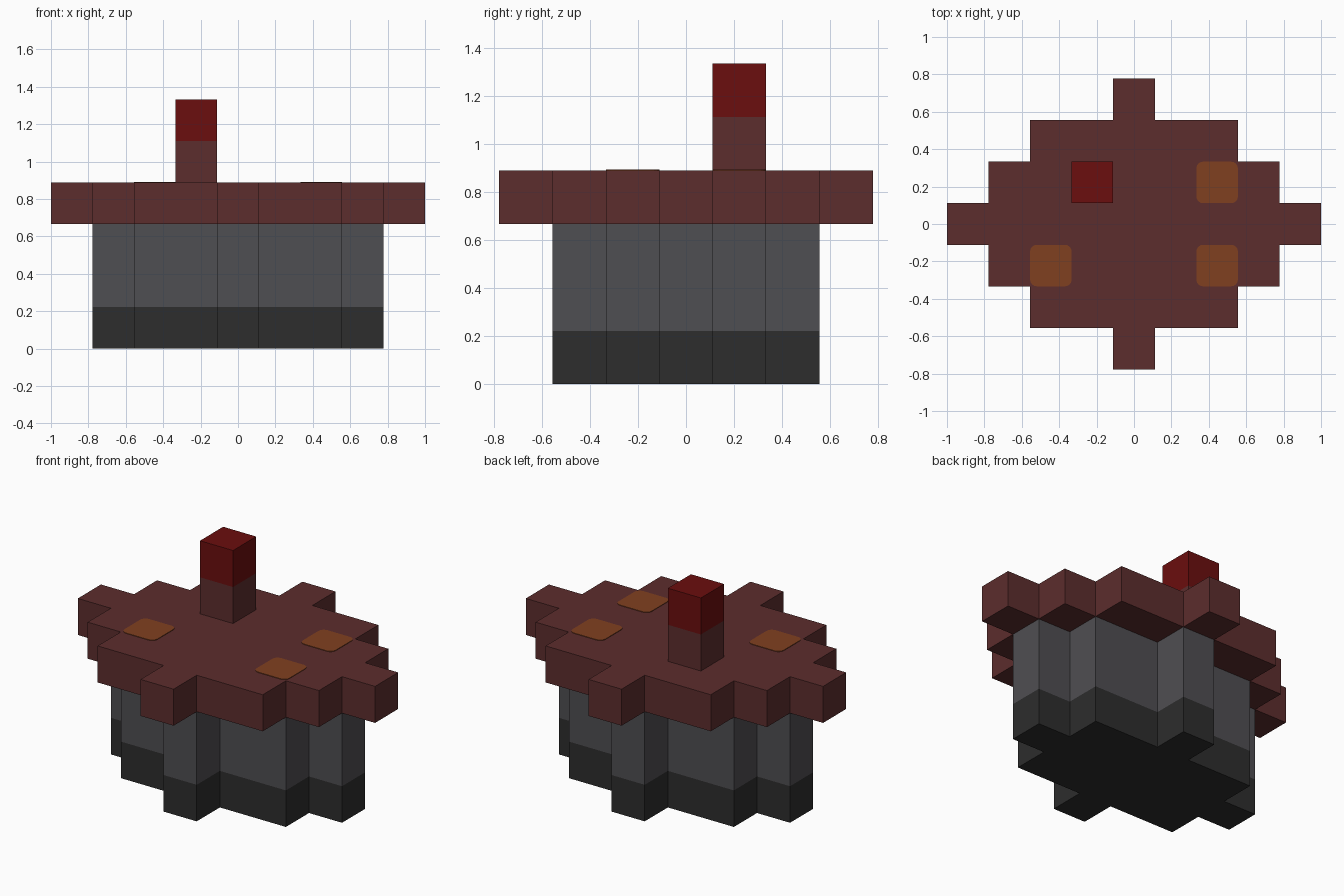
import bpy
import bmesh
import math

U = 2 / 9  # one block of the grid

cube = bpy.data.objects.get("Cube")
if cube:
    bpy.data.objects.remove(cube, do_unlink=True)


def make_material(name, rgb):
    """Material from 8-bit display colour values, stored as linear."""
    linear = [((c / 255 + 0.055) / 1.055) ** 2.4 for c in rgb] + [1.0]
    mat = bpy.data.materials.new(name)
    mat.use_nodes = True
    mat.diffuse_color = linear
    bsdf = mat.node_tree.nodes["Principled BSDF"]
    bsdf.inputs["Base Color"].default_value = linear
    bsdf.inputs["Roughness"].default_value = 0.9
    return mat


charcoal = make_material("charcoal", (45, 45, 45))
grey = make_material("grey", (79, 78, 82))
brown = make_material("red brown", (92, 45, 45))
red = make_material("deep red", (107, 14, 14))
orange = make_material("burnt orange", (128, 64, 32))


def prism(name, outline, bottom, top, mat, center=(0, 0)):
    """Extrude a flat outline upwards; all inputs are in blocks."""
    bm = bmesh.new()
    verts = [bm.verts.new(((x + center[0]) * U, (y + center[1]) * U, bottom * U))
             for x, y in outline]
    face = bm.faces.new(verts)
    grown = bmesh.ops.extrude_face_region(bm, geom=[face])["geom"]
    upper = [v for v in grown if isinstance(v, bmesh.types.BMVert)]
    bmesh.ops.translate(bm, verts=upper, vec=(0, 0, (top - bottom) * U))
    bmesh.ops.recalc_face_normals(bm, faces=bm.faces)
    mesh = bpy.data.meshes.new(name)
    bm.to_mesh(mesh)
    bm.free()
    mesh.materials.append(mat)
    obj = bpy.data.objects.new(name, mesh)
    bpy.context.collection.objects.link(obj)
    return obj


def stepped_outline(half_widths):
    """Symmetric staircase outline; one half width per row out from the middle."""
    quarter = []
    for row, w in enumerate(half_widths):
        if row:
            quarter.append((w, row - 0.5))
        quarter.append((w, row + 0.5))
    right = [(x, -y) for x, y in reversed(quarter)] + quarter
    return right + [(-x, -y) for x, y in right]


def rounded_square(half, radius, steps=4):
    points = []
    for corner in range(4):
        mid = math.radians(45 + 90 * corner)
        cx = math.copysign(half - radius, math.cos(mid))
        cy = math.copysign(half - radius, math.sin(mid))
        for i in range(steps + 1):
            a = math.radians(90 * (corner + i / steps))
            points.append((cx + radius * math.cos(a), cy + radius * math.sin(a)))
    return points


square = [(-0.5, -0.5), (0.5, -0.5), (0.5, 0.5), (-0.5, 0.5)]
body = stepped_outline([3.5, 2.5, 0.5])
lid = stepped_outline([4.5, 3.5, 2.5, 0.5])

# Body and overhanging lid
prism("base_band", body, 0, 1, charcoal)
prism("body_wall", body, 1, 3, grey)
prism("lid", lid, 3, 4, brown)

# Post standing on the lid
prism("post", square, 4, 5, brown, (-1, 1))
prism("post_tip", square, 5, 6, red, (-1, 1))

# Thin rounded patches on the lid
patch = rounded_square(0.5, 0.16)
for name, spot in (("patch_back_left", (2, 1)),
                   ("patch_front_left", (2, -1)),
                   ("patch_front_right", (-2, -1))):
    prism(name, patch, 4, 4.015, orange, spot)
